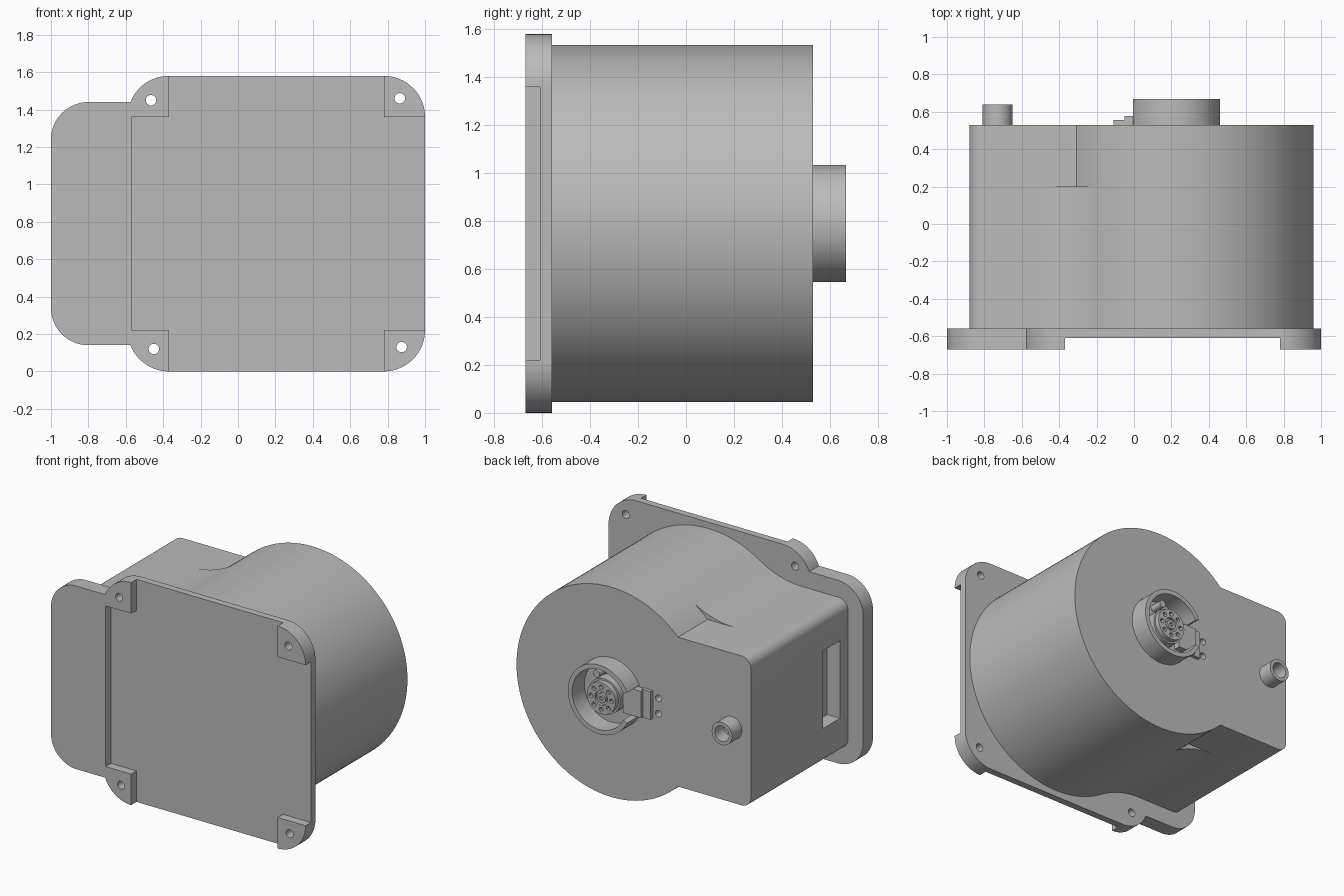
import bpy
import bmesh
from math import atan2, asin, cos, sin, pi, radians, hypot

cube = bpy.data.objects.get("Cube")
if cube:
    bpy.data.objects.remove(cube, do_unlink=True)

MID = 0.79           # height of the main axis
AXIS = 0.215         # x of the drum axis
BACK = 0.53          # back face of the housing

grey = bpy.data.materials.new("plain grey")
grey.use_nodes = True
grey.diffuse_color = (0.5, 0.5, 0.5, 1)
grey.node_tree.nodes["Principled BSDF"].inputs["Base Color"].default_value = (0.5, 0.5, 0.5, 1)


def arc(cx, cz, r, a0, a1, n):
    return [(cx + r * cos(a0 + (a1 - a0) * i / n), cz + r * sin(a0 + (a1 - a0) * i / n))
            for i in range(n + 1)]


def circle(cx, cz, r, n=32):
    return arc(cx, cz, r, 0, 2 * pi, n)[:-1]


def rect(x0, x1, z0, z1):
    return [(x0, z0), (x1, z0), (x1, z1), (x0, z1)]


def mirrored(half):
    """Close an upper half outline with its mirror image below the axis."""
    return half + [(x, -z) for x, z in reversed(half) if abs(z) > 1e-6]


def loop(bm, outline, y):
    return [bm.verts.new((x, y, MID + z)) for x, z in outline]


def walls(bm, a, b):
    for i in range(len(a)):
        j = (i + 1) % len(a)
        bm.faces.new((a[i], a[j], b[j], b[i]))


def finish(bm, name):
    bmesh.ops.remove_doubles(bm, verts=bm.verts, dist=1e-5)
    bmesh.ops.recalc_face_normals(bm, faces=bm.faces)
    mesh = bpy.data.meshes.new(name)
    bm.to_mesh(mesh)
    bm.free()
    mesh.materials.append(grey)
    ob = bpy.data.objects.new(name, mesh)
    bpy.context.collection.objects.link(ob)
    return ob


def prism(name, outline, y0, y1):
    """Extrude an outline (x, height from axis) along y."""
    bm = bmesh.new()
    a, b = loop(bm, outline, y0), loop(bm, outline, y1)
    walls(bm, a, b)
    bm.faces.new(a)
    bm.faces.new(b)
    return finish(bm, name)


def activate(ob):
    bpy.ops.object.select_all(action='DESELECT')
    ob.select_set(True)
    bpy.context.view_layer.objects.active = ob


def cut(ob, outline, y0, y1):
    cutter = prism("cutter", outline, y0, y1)
    cutter.hide_render = True
    mod = ob.modifiers.new("cut", 'BOOLEAN')
    mod.operation = 'DIFFERENCE'
    mod.solver = 'EXACT'
    mod.object = cutter
    activate(ob)
    bpy.ops.object.modifier_apply(modifier=mod.name)
    bpy.data.objects.remove(cutter, do_unlink=True)


def smooth(ob):
    activate(ob)
    bpy.ops.object.shade_smooth_by_angle(angle=radians(30))


# Mounting flange with ear, recessed front and screw holes
meet = pi - asin(0.08 / 0.22)
flange = prism("mounting_flange", mirrored(
    arc(-0.8, 0.45, 0.2, pi, pi / 2, 16)
    + arc(-0.37, 0.57, 0.22, meet, pi / 2, 14)
    + arc(0.78, 0.57, 0.22, pi / 2, 0, 16)), -0.67, -0.56)
cut(flange, rect(-0.57, 1.1, -0.57, 0.57), -0.8, -0.61)
cut(flange, rect(-0.37, 0.78, -0.9, 0.9), -0.8, -0.61)
for x, z in ((-0.465, 0.66), (0.865, 0.67), (-0.45, -0.67), (0.875, -0.66)):
    cut(flange, circle(x, z, 0.028, 24), -0.8, -0.4)
smooth(flange)

# Housing: drum plus side box, blended by fillets except near the back
R, H, PX = 0.745, 0.53, -0.52
run = AXIS - PX
fr = (run ** 2 + H ** 2 - R ** 2) / (2 * (R - H))      # fillet radius
tangent = atan2(H + fr, -run)
corner = atan2(H, -(R ** 2 - H ** 2) ** 0.5)
box_top = arc(-0.81, H - 0.07, 0.07, pi, pi / 2, 8)
fillet = arc(PX, H + fr, fr, -pi / 2, tangent - pi, 14)
shoulder = arc(AXIS, 0, R, corner, tangent, 5)
drum = arc(AXIS, 0, R, tangent, 0, 48)
drum[-1] = (AXIS + R, 0)
front_outline = mirrored(box_top + fillet + drum[1:])
back_outline = mirrored(box_top + [(PX, H)] + shoulder + drum[1:])

bm = bmesh.new()
f0, f1 = loop(bm, front_outline, -0.58), loop(bm, front_outline, 0.2)
b0, b1 = loop(bm, back_outline, 0.2), loop(bm, back_outline, BACK)
walls(bm, f0, f1)
walls(bm, b0, b1)
bm.faces.new(f0)
bm.faces.new(b1)
ledge = fillet + shoulder[-2::-1]
for s in (1, -1):
    bm.faces.new(loop(bm, [(x, s * z) for x, z in ledge], 0.2))
housing = finish(bm, "housing")

# Side slot and the two pin holes in the back
cut(housing, rect(-1, -0.78, -0.275, 0.275), -0.47, -0.28)
for z in (0.055, -0.055):
    cut(housing, circle(-0.155, z, 0.024, 20), BACK - 0.06, 0.7)
smooth(housing)

# Shaft collar, open towards the side box
gap = pi - asin(0.108 / 0.245)
smooth(prism("shaft_collar",
             arc(AXIS, 0, 0.245, gap, -gap, 64) + arc(AXIS, 0, 0.212, -gap, gap, 64),
             BACK - 0.01, 0.668))

# Encoder hub with a ring of holes
hub_base = prism("hub_base", circle(AXIS, 0, 0.125, 48), BACK - 0.01, 0.61)
smooth(hub_base)
hub = prism("hub_disc", circle(AXIS, 0, 0.112, 48), 0.6, 0.645)
for i in range(8):
    a = i * pi / 4
    cut(hub, circle(AXIS + 0.08 * cos(a), 0.08 * sin(a), 0.016, 12), 0.62, 0.7)
cut(hub, arc(AXIS, 0, 0.05, 0, 2 * pi, 24)[:-1], 0.625, 0.7)
smooth(hub)
screw = prism("hub_screw", circle(AXIS, 0, 0.034, 24), 0.6, 0.645)
cut(screw, circle(AXIS, 0, 0.016, 6), 0.63, 0.7)
smooth(screw)
smooth(prism("collar_post", circle(AXIS + 0.055, 0.15, 0.026, 20), BACK - 0.01, 0.62))

# Connector in the collar gap
prism("connector_plate", rect(-0.11, -0.04, -0.1, 0.1), BACK - 0.01, 0.555)
prism("connector_block", rect(-0.05, 0.09, -0.095, 0.095), BACK - 0.01, 0.577)

# Cable spout
spout = prism("cable_spout", circle(-0.73, 0, 0.08, 40), BACK - 0.01, 0.64)
cut(spout, circle(-0.73, 0, 0.055, 40), BACK + 0.01, 0.7)
smooth(spout)
